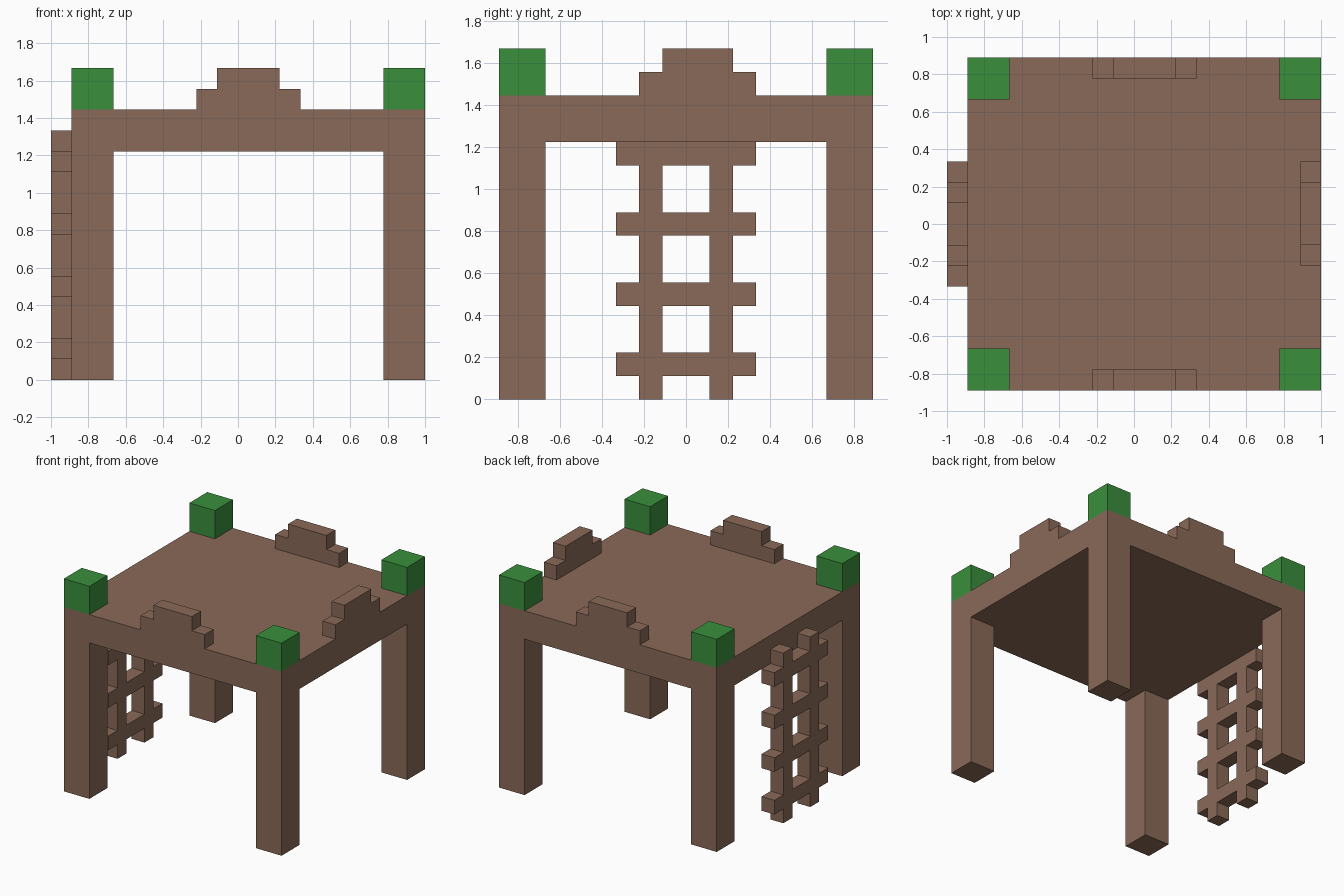
import bpy
import bmesh
from mathutils import Matrix, Vector

if "Cube" in bpy.data.objects:
    bpy.data.objects.remove(bpy.data.objects["Cube"], do_unlink=True)

U = 1 / 9  # block size; all part sizes below are in blocks


def material(name, color):
    m = bpy.data.materials.new(name)
    m.use_nodes = True
    m.diffuse_color = color
    m.node_tree.nodes["Principled BSDF"].inputs["Base Color"].default_value = color
    return m


BROWN = material("brown wood", (0.254, 0.144, 0.098, 1))
GREEN = material("green", (0.042, 0.275, 0.045, 1))


def finish(name, bm, mat):
    bmesh.ops.recalc_face_normals(bm, faces=bm.faces)
    bmesh.ops.scale(bm, vec=(U, U, U), verts=bm.verts)
    mesh = bpy.data.meshes.new(name)
    bm.to_mesh(mesh)
    bm.free()
    mesh.materials.append(mat)
    ob = bpy.data.objects.new(name, mesh)
    bpy.context.collection.objects.link(ob)
    return ob


def boxes(name, mat, *spans):
    """One object from boxes given as (low corner, high corner)."""
    bm = bmesh.new()
    for lo, hi in spans:
        lo, hi = Vector(lo), Vector(hi)
        fit = Matrix.Translation((lo + hi) / 2) @ Matrix.Diagonal((*(hi - lo), 1))
        bmesh.ops.create_cube(bm, size=1, matrix=fit)
    return finish(name, bm, mat)


def crest(name, start, along, inward):
    """Stepped parapet: a profile pushed one block inward."""
    profile = [(-2, 13), (3, 13), (3, 14), (2, 14), (2, 15), (-1, 15), (-1, 14), (-2, 14)]
    bm = bmesh.new()
    verts = [bm.verts.new(Vector(start) + Vector(along) * s + Vector((0, 0, z)))
             for s, z in profile]
    face = bm.faces.new(verts)
    out = bmesh.ops.extrude_face_region(bm, geom=[face], use_keep_orig=True)
    moved = [g for g in out["geom"] if isinstance(g, bmesh.types.BMVert)]
    bmesh.ops.translate(bm, vec=Vector(inward), verts=moved)
    return finish(name, bm, BROWN)


# Platform
boxes("platform", BROWN, ((-8, -8, 11), (9, 8, 13)))

# Legs with a green corner block above each
for side, x in (("right", -8), ("left", 7)):
    for end, y in (("front", -8), ("back", 6)):
        boxes(f"{end}_{side}_leg", BROWN, ((x, y, 0), (x + 2, y + 2, 11)))
        boxes(f"{end}_{side}_corner_block", GREEN, ((x, y, 13), (x + 2, y + 2, 15)))

# Stepped crests on three edges
crest("front_crest", (0, -8, 0), (1, 0, 0), (0, 1, 0))
crest("back_crest", (0, 8, 0), (1, 0, 0), (0, -1, 0))
crest("left_crest", (9, 0, 0), (0, 1, 0), (-1, 0, 0))

# Ladder on the right side: two rails, rungs fitted between and outside them
for name, y in (("front", -2), ("back", 1)):
    boxes(f"{name}_ladder_rail", BROWN, ((-9, y, 0), (-8, y + 1, 12)))
for i, z in enumerate(range(1, 11, 3)):
    boxes(f"ladder_rung_{i + 1}", BROWN,
          *[((-9, a, z), (-8, b, z + 1)) for a, b in ((-3, -2), (-1, 1), (2, 3))])
